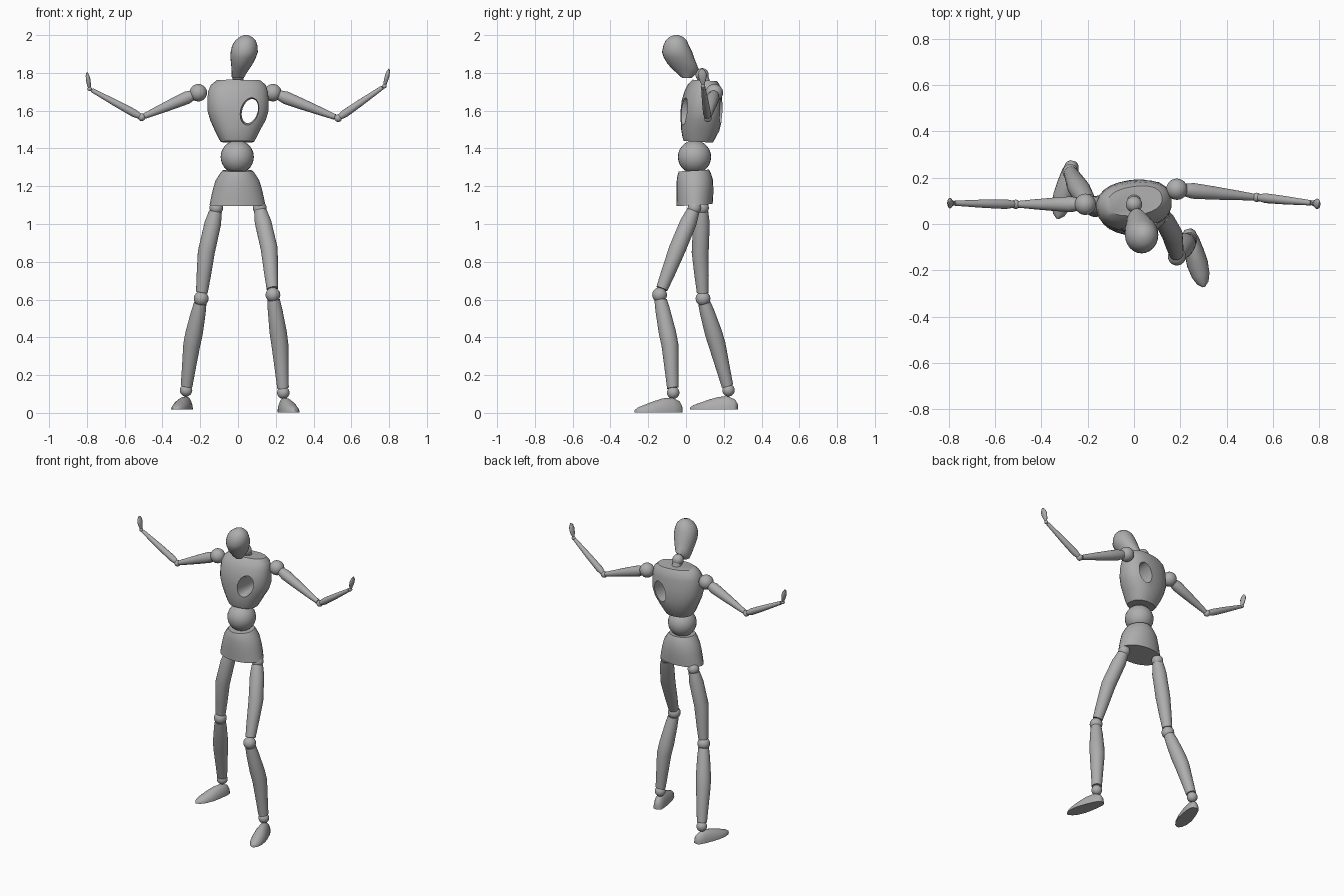
import bpy, bmesh, math
from mathutils import Vector, Matrix

cube = bpy.data.objects.get("Cube")
if cube:
    bpy.data.objects.remove(cube, do_unlink=True)

grey = bpy.data.materials.new("matte_grey")
grey.use_nodes = True
COLOUR = (0.42, 0.42, 0.42, 1)
grey.diffuse_color = COLOUR
grey.node_tree.nodes["Principled BSDF"].inputs["Base Color"].default_value = COLOUR
SEG = 24


def finish(name, bm, angle=40):
    bmesh.ops.recalc_face_normals(bm, faces=bm.faces)
    mesh = bpy.data.meshes.new(name)
    bm.to_mesh(mesh)
    bm.free()
    mesh.materials.append(grey)
    ob = bpy.data.objects.new(name, mesh)
    bpy.context.collection.objects.link(ob)
    smooth(ob, angle)
    return ob


def smooth(ob, angle=40):
    bpy.ops.object.select_all(action='DESELECT')
    ob.select_set(True)
    bpy.context.view_layer.objects.active = ob
    bpy.ops.object.shade_smooth_by_angle(angle=math.radians(angle))


def loft(name, rings, angle=40):
    """Skin a list of equal-length closed rings and cap both ends."""
    bm = bmesh.new()
    rows = [[bm.verts.new(p) for p in ring] for ring in rings]
    n = len(rows[0])
    for a, b in zip(rows, rows[1:]):
        for i in range(n):
            j = (i + 1) % n
            bm.faces.new((a[i], a[j], b[j], b[i]))
    bm.faces.new(rows[0])
    bm.faces.new(rows[-1])
    return finish(name, bm, angle)


def ball(name, centre, r):
    bm = bmesh.new()
    bmesh.ops.create_uvsphere(bm, u_segments=SEG, v_segments=14, radius=r)
    bmesh.ops.translate(bm, verts=bm.verts, vec=centre)
    return finish(name, bm)


def limb(name, stations):
    """Round limb through (x, y, z, radius) stations."""
    pts = [Vector(s[:3]) for s in stations]
    rot = (pts[-1] - pts[0]).to_track_quat('Z', 'Y')
    rings = []
    for p, s in zip(pts, stations):
        rings.append([p + rot @ Vector((s[3] * math.cos(a), s[3] * math.sin(a), 0))
                      for a in (math.tau * i / SEG for i in range(SEG))])
    return loft(name, rings)


def stack(name, rows, power=1.0, yaw=0, tilt=0):
    """Stack of level ovals: (z, x centre, y centre, x radius, y radius)."""
    turn = Matrix.Rotation(math.radians(yaw), 3, 'Z')
    rings = []
    for z, cx, cy, rx, ry in rows:
        ring = []
        for i in range(SEG):
            c, s = math.cos(math.tau * i / SEG), math.sin(math.tau * i / SEG)
            v = turn @ Vector((rx * math.copysign(abs(c) ** power, c),
                               ry * math.copysign(abs(s) ** power, s), 0))
            ring.append(Vector((cx, cy, z + tilt * v.y)) + v)
        rings.append(ring)
    return loft(name, rings)


def foot(name, heel, toe, width, height):
    """Flat-soled wedge, tallest near the heel and rounded at the toe."""
    heel, toe = Vector(heel), Vector(toe)
    side = (toe - heel).cross(Vector((0, 0, 1))).normalized()
    shape = [(0, .3, .45), (.05, .6, .75), (.2, .8, 1), (.4, .93, .95),
             (.6, 1, .75), (.8, .85, .5), (.93, .55, .33), (1, .12, .15)]
    rings = []
    for t, w, h in shape:
        p = heel.lerp(toe, t)
        rings.append([p + side * (w * width * math.cos(a)) + Vector((0, 0, h * height * math.sin(a)))
                      for a in (math.pi * i / 12 for i in range(13))])
    return loft(name, rings, 50)


def hand(name, base, tip):
    """Thin paddle, broad front to back."""
    base, tip = Vector(base), Vector(tip)
    axis = (tip - base).normalized()
    wide = Vector((0, 1, 0))
    thin = axis.cross(wide).normalized()
    rings = []
    for t, w, d in [(0, .008, .008), (.25, .017, .011), (.55, .023, .012), (.8, .019, .009), (1, .005, .003)]:
        p = base.lerp(tip, t)
        rings.append([p + wide * (w * math.cos(a)) + thin * (d * math.sin(a))
                      for a in (math.tau * i / 16 for i in range(16))])
    return loft(name, rings)


# Head and neck
stack("head", [(2.0, .042, -.05, .012, .012), (1.99, .042, -.052, .033, .036),
               (1.972, .04, -.052, .054, .056), (1.945, .036, -.052, .067, .068),
               (1.91, .033, -.047, .072, .08), (1.88, .027, -.037, .067, .08),
               (1.85, .021, -.022, .058, .077), (1.82, .013, -.003, .047, .07),
               (1.795, .005, .004, .038, .048), (1.772, .003, .005, .027, .025)])
ball("neck_joint", (0, .085, 1.79), .035)
limb("neck", [(0, .1, 1.73, .034), (0, .09, 1.78, .028)])

# Chest with a hole through its left side
chest = stack("chest", [(1.435, -.003, .065, .088, .076), (1.455, -.003, .067, .1, .085),
                        (1.5, -.003, .075, .122, .1), (1.55, 0, .08, .148, .106),
                        (1.6, 0, .083, .163, .108), (1.65, 0, .085, .164, .104),
                        (1.7, 0, .09, .16, .094), (1.735, .002, .096, .147, .082),
                        (1.76, .004, .1, .118, .062)], power=.85, yaw=8, tilt=-.06)
rings = []
for y, rx, rz in [(-.1, .055, .08), (-.02, .05, .075), (.03, .042, .064), (.12, .042, .064), (.3, .048, .072)]:
    rings.append([Vector((.063 + rx * math.cos(a) + .012 * math.sin(a), y, 1.598 + rz * math.sin(a)))
                  for a in (math.tau * i / SEG for i in range(SEG))])
cutter = loft("hole_cutter", rings)
cutter.hide_render = True
cut = chest.modifiers.new("hole", 'BOOLEAN')
cut.object = cutter
cut.solver = 'EXACT'
bpy.context.view_layer.objects.active = chest
bpy.ops.object.modifier_apply(modifier=cut.name)
bpy.data.objects.remove(cutter, do_unlink=True)
smooth(chest)

# Belly and pelvis
ball("belly", (-.004, .045, 1.355), .088)
stack("pelvis", [(1.283, -.003, .042, .08, .08), (1.265, -.003, .043, .094, .088),
                 (1.23, -.003, .046, .116, .096), (1.18, -.003, .047, .131, .098),
                 (1.14, -.003, .047, .14, .097), (1.1, -.003, .046, .148, .095)], tilt=.06)

# Arms: shoulder, elbow, wrist, fingertip and shoulder radius
arms = {"left": ((.185, .15, 1.695), (.53, .115, 1.56), (.775, .09, 1.73), (.8, .085, 1.822)),
        "right": ((-.21, .085, 1.695), (-.51, .085, 1.565), (-.785, .09, 1.715), (-.8, .09, 1.803))}
for side, joints in arms.items():
    sh, el, wr, tip = map(Vector, joints)
    ball(side + "_shoulder", sh, .046)
    ball(side + "_elbow", el, .02)
    ball(side + "_wrist", wr, .012)
    limb(side + "_upper_arm", [(*sh.lerp(el, t), r) for t, r in
                               [(.1, .027), (.2, .034), (.45, .029), (.75, .021), (.95, .015)]])
    limb(side + "_forearm", [(*el.lerp(wr, t), r) for t, r in
                             [(.04, .015), (.15, .021), (.5, .018), (.96, .011)]])
    hand(side + "_hand", wr.lerp(tip, .1), tip)

# Legs: hip, mid thigh, knee, mid shin, ankle
legs = {"left": ((.115, .045, 1.085), (.165, -.045, .87), (.185, -.14, .625), (.222, -.085, .36), (.24, -.068, .107)),
        "right": ((-.115, .085, 1.085), (-.168, .075, .85), (-.195, .09, .605), (-.245, .165, .36), (-.275, .225, .12))}
for side, joints in legs.items():
    hip, thigh, knee, shin, ankle = map(Vector, joints)
    ball(side + "_hip", hip, .036)
    ball(side + "_knee", knee, .039)
    ball(side + "_ankle", ankle, .033)
    limb(side + "_thigh", [(*hip.lerp(thigh, .08), .034), (*hip.lerp(thigh, .35), .044),
                           (*thigh, .045), (*thigh.lerp(knee, .5), .038), (*thigh.lerp(knee, .87), .031)])
    limb(side + "_shin", [(*knee.lerp(shin, .1), .033), (*knee.lerp(shin, .3), .039),
                          (*knee.lerp(shin, .75), .046), (*shin, .045),
                          (*shin.lerp(ankle, .5), .037), (*shin.lerp(ankle, .9), .031)])

# Feet
foot("left_foot", (.232, -.022, .003), (.302, -.272, .003), .046, .078)
foot("right_foot", (-.262, .272, .018), (-.33, .022, .018), .046, .07)
